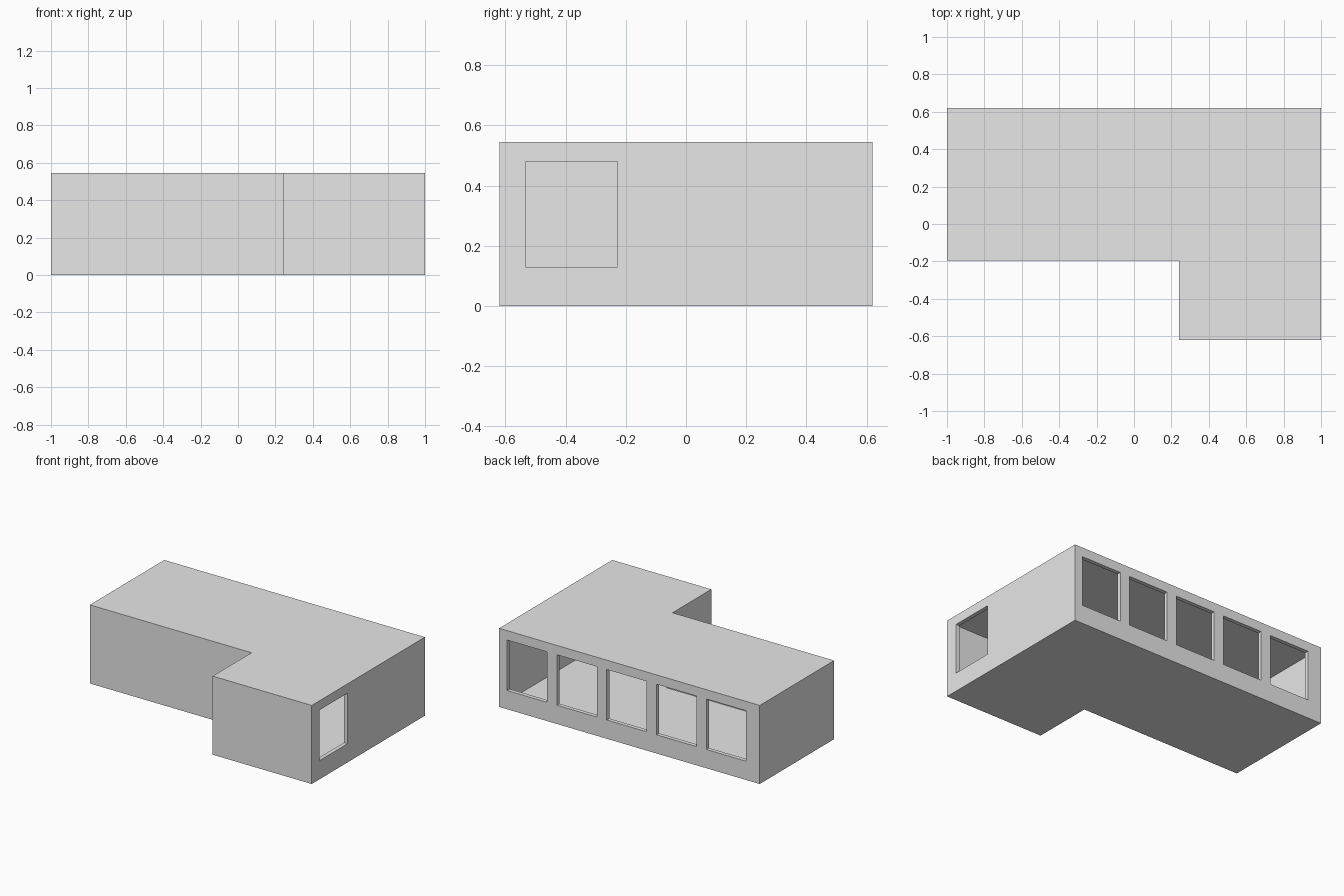
import bpy
import bmesh

cube = bpy.data.objects.get("Cube")
if cube:
    bpy.data.objects.remove(cube, do_unlink=True)

HEIGHT, WALL = 0.545, 0.028
SILL, HEAD = 0.13, 0.48

grey = bpy.data.materials.new("plain_grey")
grey.use_nodes = True
grey.diffuse_color = (0.8, 0.8, 0.8, 1)
grey.node_tree.nodes["Principled BSDF"].inputs["Base Color"].default_value = (0.8, 0.8, 0.8, 1)


def prism(name, outline, low, high):
    """Extrude a counter-clockwise floor outline from low to high."""
    bm = bmesh.new()
    base = bm.faces.new([bm.verts.new((x, y, low)) for x, y in outline])
    top = bmesh.ops.extrude_face_region(bm, geom=[base], use_keep_orig=True)["geom"]
    bmesh.ops.translate(bm, vec=(0, 0, high - low),
                        verts=[v for v in top if isinstance(v, bmesh.types.BMVert)])
    bmesh.ops.recalc_face_normals(bm, faces=bm.faces)
    mesh = bpy.data.meshes.new(name)
    bm.to_mesh(mesh)
    bm.free()
    mesh.materials.append(grey)
    obj = bpy.data.objects.new(name, mesh)
    bpy.context.collection.objects.link(obj)
    return obj


def room_outline(inset):
    """L-shaped plan, moved inwards by inset."""
    side, back, front = 1 - inset, 0.62 - inset, -0.62 + inset
    step_x, step_y = 0.24 + inset, -0.195 + inset
    return [(-side, step_y), (step_x, step_y), (step_x, front),
            (side, front), (side, back), (-side, back)]


def rectangle(x0, x1, y0, y1):
    return [(x0, y0), (x1, y0), (x1, y1), (x0, y1)]


# Outer shell and hollow interior
shell = prism("room_shell", room_outline(0), 0, HEIGHT)
cutters = [prism("interior_cutter", room_outline(WALL), WALL, HEIGHT - WALL)]

# Row of five windows in the back wall
for i in range(5):
    left = 0.938 - 0.382 * i
    cutters.append(prism("back_window_cutter",
                         rectangle(left - 0.306, left, 0.5, 0.7), SILL, HEAD))

# Single window in the side wall
cutters.append(prism("side_window_cutter",
                     rectangle(0.9, 1.1, -0.533, -0.228), SILL, HEAD))

for cutter in cutters:
    cutter.hide_render = True
    cut = shell.modifiers.new(cutter.name, "BOOLEAN")
    cut.operation = "DIFFERENCE"
    cut.solver = "EXACT"
    cut.object = cutter

# Bake the openings and discard the cutters
depsgraph = bpy.context.evaluated_depsgraph_get()
baked = bpy.data.meshes.new_from_object(shell.evaluated_get(depsgraph))
shell.modifiers.clear()
shell.data = baked
for cutter in cutters:
    bpy.data.objects.remove(cutter, do_unlink=True)
